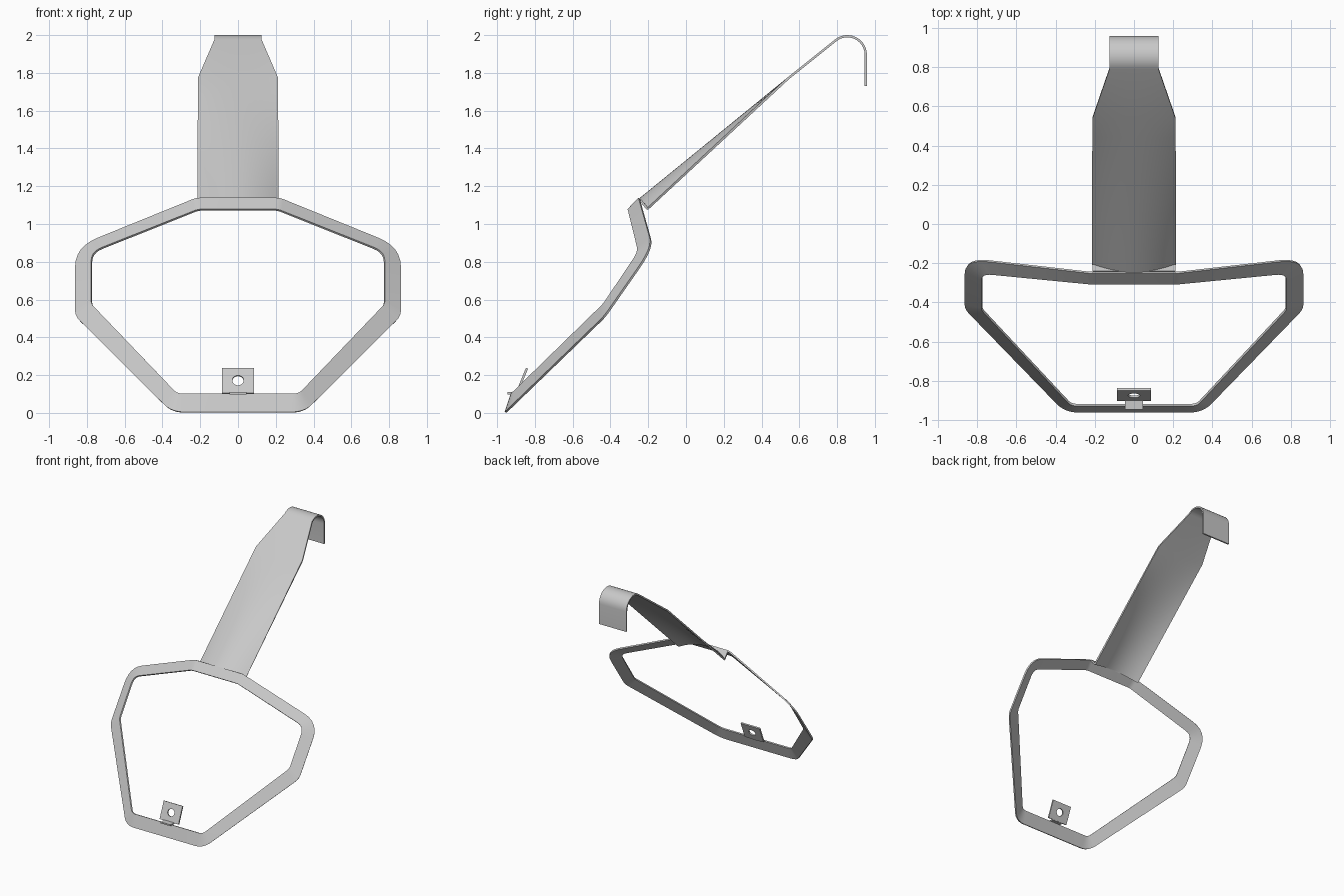
import bpy
import math
from mathutils import Vector

cube = bpy.data.objects.get("Cube")
if cube:
    bpy.data.objects.remove(cube, do_unlink=True)

metal = bpy.data.materials.new("grey_metal")
metal.use_nodes = True
GREY = (0.58, 0.58, 0.58, 1)
metal.diffuse_color = GREY
metal.node_tree.nodes["Principled BSDF"].inputs["Base Color"].default_value = GREY
THICK = 0.012


def sheet(name, rows, closed=False):
    """Skin a grid of point rows and thicken it into sheet metal."""
    n = len(rows[0])
    verts = [p for row in rows for p in row]
    faces = []
    for r in range(len(rows) - 1):
        for c in range(n if closed else n - 1):
            d = (c + 1) % n
            faces.append((r * n + c, r * n + d, r * n + n + d, r * n + n + c))
    mesh = bpy.data.meshes.new(name)
    mesh.from_pydata(verts, [], faces)
    mesh.materials.append(metal)
    obj = bpy.data.objects.new(name, mesh)
    bpy.context.collection.objects.link(obj)
    solid = obj.modifiers.new("thickness", 'SOLIDIFY')
    solid.thickness = THICK
    solid.offset = 0
    bpy.ops.object.select_all(action='DESELECT')
    obj.select_set(True)
    bpy.context.view_layer.objects.active = obj
    bpy.ops.object.modifier_apply(modifier="thickness")
    bpy.ops.object.shade_smooth_by_angle(angle=math.radians(30))
    return obj


def rounded_loop(half, steps=6):
    """Mirror half of a loop across x and round each corner by its trim length."""
    corners = [(Vector(p), t) for p, t in half]
    corners += [(Vector((-p.x, p.y, p.z)), t) for p, t in reversed(corners)]
    loop = []
    for i, (p, trim) in enumerate(corners):
        before = corners[i - 1][0]
        after = corners[(i + 1) % len(corners)][0]
        a = p + (before - p).normalized() * trim
        b = p + (after - p).normalized() * trim
        for k in range(steps + 1):
            t = k / steps
            loop.append(a * (1 - t) ** 2 + p * 2 * t * (1 - t) + b * t * t)
    return loop


# Bent ring frame
outer = rounded_loop([((0.35, -0.955, 0.003), 0.07), ((0.86, -0.43, 0.51), 0.04),
                      ((0.86, -0.175, 0.875), 0.13), ((0.22, -0.248, 1.135), 0.02)])
inner = rounded_loop([((0.32, -0.922, 0.10), 0.03), ((0.775, -0.435, 0.575), 0.02),
                      ((0.775, -0.25, 0.85), 0.06), ((0.21, -0.305, 1.075), 0.02)])
sheet("ring_frame", [outer, inner], closed=True)

# Strap: arched at the ring, flattening and narrowing into a rounded hook
SLOPE = math.radians(39.3)
START = Vector((0, -0.245, 1.13))
COLS = 14


def strap_row(y, z, width, depth):
    row = []
    for c in range(COLS + 1):
        u = 2 * c / COLS - 1
        sag = depth * u * u
        row.append(Vector((u * width, y + sag * math.sin(SLOPE), z - sag * math.cos(SLOPE))))
    return row


rows = []
for i in range(9):
    t = i / 8
    rows.append(strap_row(START.y + 0.785 * t, START.z + 0.64 * t, 0.212, 0.065 * (1 - t)))
radius, cy, cz = 0.098, 0.854, 1.896
for i in range(13):
    a = math.pi / 2 + SLOPE - (math.pi / 2 + SLOPE) * i / 12
    rows.append(strap_row(cy + radius * math.cos(a), cz + radius * math.sin(a), 0.125, 0))
rows.append(strap_row(cy + radius, 1.73, 0.125, 0))
sheet("strap_with_hook", rows)

# Web joining the straight top of the ring to the arched end of the strap
straight = [Vector((p.x, START.y, START.z)) for p in rows[0]]
arched = [p + Vector((0, 0.002, -0.002)) for p in rows[0]]
sheet("strap_web", [straight, arched])

# Upright tab with a round hole
SIDES = 32
hole, edge = [], []
for i in range(SIDES):
    a = 2 * math.pi * i / SIDES
    c, s = math.cos(a), math.sin(a)
    m = max(abs(c), abs(s))
    for loop, w, h in ((hole, 0.03, 0.4), (edge, 0.086 / m, 1 / m)):
        loop.append(Vector((c * w, -0.869 + s * h * 0.027, 0.17 + s * h * 0.066)))
sheet("tab_plate", [hole, edge], closed=True)

# Short foot carrying the tab
sheet("tab_foot", [[(-0.045, y, 0.104), (0.045, y, 0.104)] for y in (-0.945, -0.893)])
